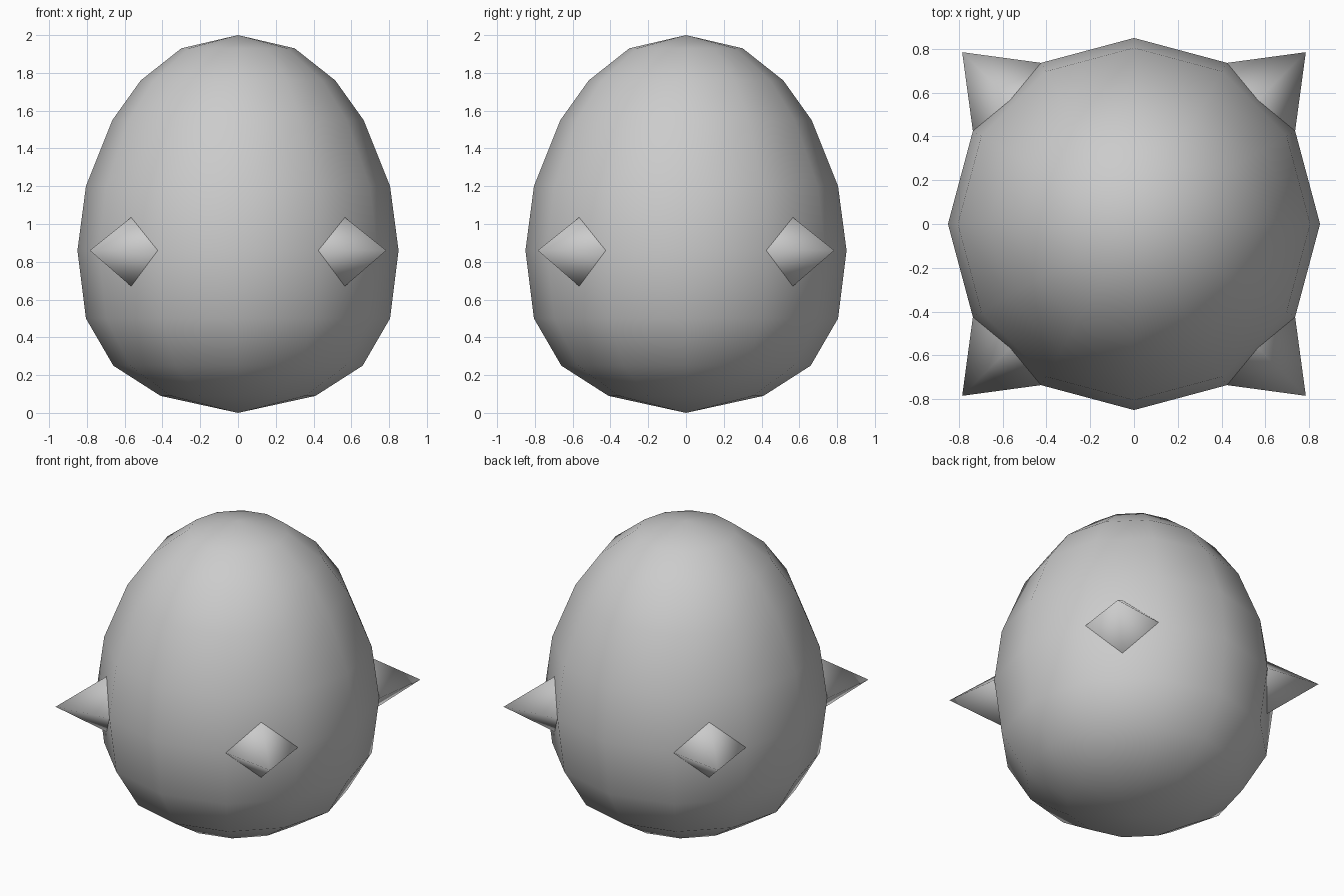
import bpy
from math import sin, cos, pi

if "Cube" in bpy.data.objects:
    bpy.data.objects.remove(bpy.data.objects["Cube"])

SIDES = 12


def add_mesh(name, verts, faces):
    mesh = bpy.data.meshes.new(name)
    mesh.from_pydata(verts, [], faces)
    mesh.shade_smooth()
    obj = bpy.data.objects.new(name, mesh)
    bpy.context.collection.objects.link(obj)
    return obj


def ring_point(radius, angle, z):
    return (radius * cos(angle), radius * sin(angle), z)


# Egg body: radius and height of each ring, with a pole at both ends
profile = [(0.41, 0.09), (0.66, 0.25), (0.805, 0.50), (0.85, 0.86),
           (0.805, 1.20), (0.665, 1.55), (0.515, 1.76), (0.30, 1.93)]
verts = [ring_point(r, 2 * pi * i / SIDES, z) for r, z in profile for i in range(SIDES)]
bottom, top = len(verts), len(verts) + 1
verts += [(0, 0, 0), (0, 0, 2)]
faces = []
last = (len(profile) - 1) * SIDES
for i in range(SIDES):
    j = (i + 1) % SIDES
    faces.append((bottom, j, i))
    faces.append((last + i, last + j, top))
    for k in range(0, last, SIDES):
        faces.append((k + i, k + j, k + SIDES + j, k + SIDES + i))
add_mesh("egg_body", verts, faces)

# Four-sided spikes on the widest ring, one at each diagonal
for n, name in enumerate(("back_right", "back_left", "front_left", "front_right")):
    a = pi / 4 + n * pi / 2
    spike = [ring_point(0.85, a - pi / 12, 0.86),
             ring_point(0.80, a, 1.035),
             ring_point(0.85, a + pi / 12, 0.86),
             ring_point(0.80, a, 0.67),
             ring_point(1.11, a, 0.86)]
    add_mesh("spike_" + name, spike, [(0, 1, 4), (1, 2, 4), (2, 3, 4), (3, 0, 4)])
